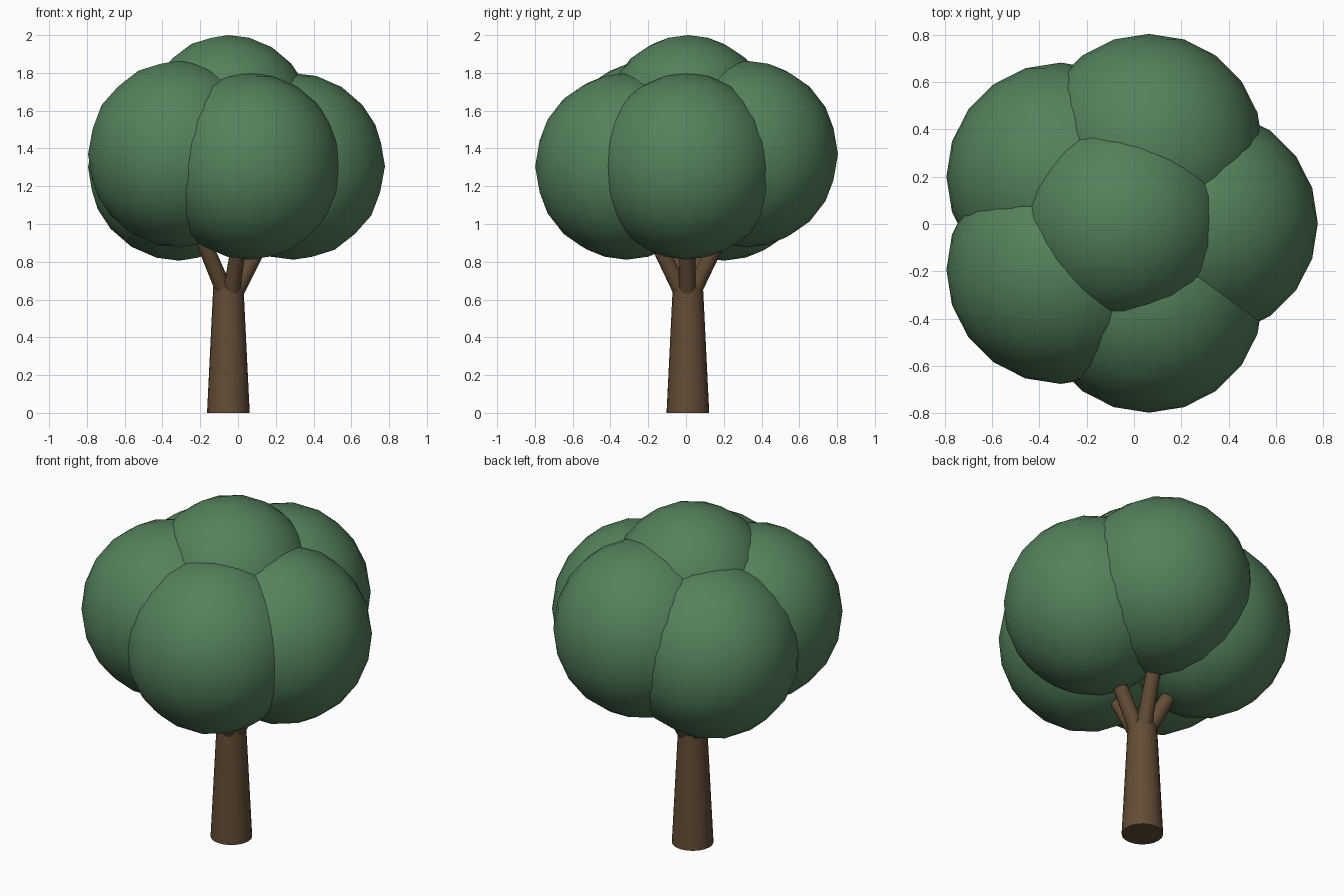
import bpy, math
from mathutils import Vector

if "Cube" in bpy.data.objects:
    bpy.data.objects.remove(bpy.data.objects["Cube"])


def material(name, rgb):
    m = bpy.data.materials.new(name)
    m.diffuse_color = (*rgb, 1.0)
    m.use_nodes = True
    m.node_tree.nodes["Principled BSDF"].inputs["Base Color"].default_value = m.diffuse_color
    return m


GREEN = material("leaf green", (0.09, 0.22, 0.105))
BROWN = material("bark brown", (0.125, 0.072, 0.036))
CX, CY = -0.045, 0.007   # tree axis


def finish(name, mat):
    ob = bpy.context.object
    ob.name = name
    ob.data.materials.append(mat)
    return ob


def limb(name, a, b, r1, r2, sides):
    """Tapered round limb from a to b."""
    a, b = Vector(a), Vector(b)
    d = b - a
    bpy.ops.mesh.primitive_cone_add(vertices=sides, radius1=r1, radius2=r2,
                                    depth=d.length, location=(a + b) / 2)
    ob = finish(name, BROWN)
    ob.rotation_euler = d.to_track_quat('Z', 'Y').to_euler()
    bpy.ops.object.shade_smooth_by_angle(angle=math.radians(40))


def blob(name, loc, r, rz):
    """Low-poly, smooth shaded leaf clump."""
    bpy.ops.mesh.primitive_ico_sphere_add(subdivisions=3, radius=1, location=loc)
    ob = finish(name, GREEN)
    ob.scale = (r, r, rz)
    bpy.ops.object.shade_smooth()


# Trunk
limb("trunk", (CX - 0.006, CY + 0.003, 0), (CX - 0.006, CY + 0.003, 0.67), 0.113, 0.08, 20)

# Ring of five leaf clumps, each carried by a branch
heights = [1.305, 1.37, 1.30, 1.37, 1.305]
for i, z in enumerate(heights):
    t = math.radians(72 * i)
    u = Vector((math.cos(t), math.sin(t), 0))
    axis = Vector((CX, CY, 0))
    centre = axis + u * 0.335 + Vector((0.005, -0.004, z))
    blob(f"leaf_clump_{i + 1}", centre, 0.483, 0.494)
    limb(f"branch_{i + 1}", axis + Vector((0, 0, 0.58)),
         axis + u * 0.25 + Vector((0, 0, 1.06)), 0.046, 0.038, 12)

# Crown clump on top
blob("top_leaf_clump", (-0.05, 0.012, 1.56), 0.44, 0.44)
